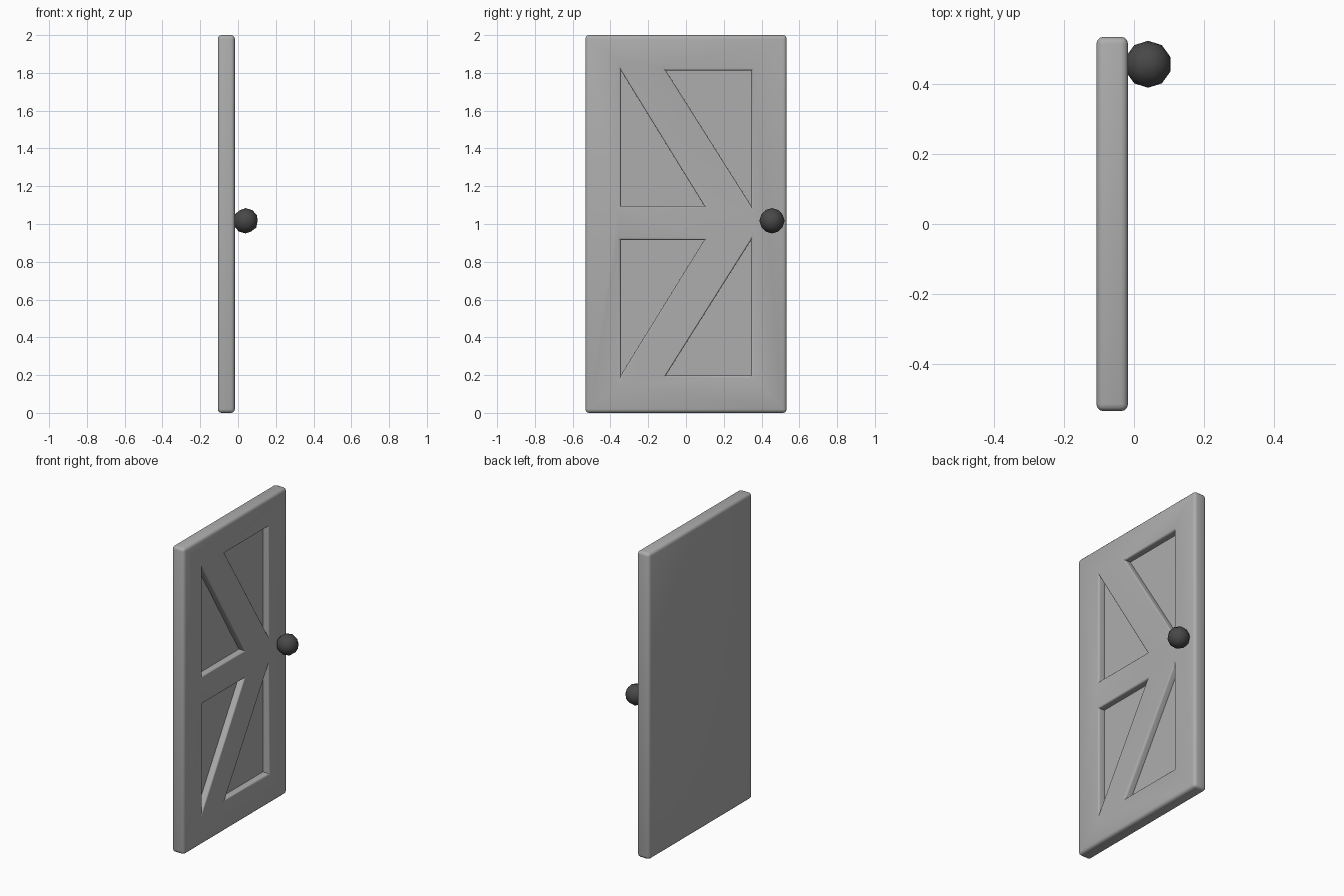
import bpy
import bmesh
import math
from mathutils import Vector

cube = bpy.data.objects.get("Cube")
if cube:
    bpy.data.objects.remove(cube, do_unlink=True)


def material(name, grey):
    mat = bpy.data.materials.new(name)
    mat.use_nodes = True
    mat.diffuse_color = (grey, grey, grey, 1)
    bsdf = mat.node_tree.nodes["Principled BSDF"]
    bsdf.inputs["Base Color"].default_value = (grey, grey, grey, 1)
    return mat


def add_object(name, bm, mat=None):
    bmesh.ops.recalc_face_normals(bm, faces=bm.faces)
    mesh = bpy.data.meshes.new(name)
    bm.to_mesh(mesh)
    bm.free()
    obj = bpy.data.objects.new(name, mesh)
    bpy.context.collection.objects.link(obj)
    if mat:
        mesh.materials.append(mat)
    return obj


def prism(outline, x0, x1, bm):
    """Extrude a (y, z) outline along x."""
    face = bm.faces.new([bm.verts.new((x0, y, z)) for y, z in outline])
    top = bmesh.ops.extrude_face_region(bm, geom=[face])["geom"]
    verts = [v for v in top if isinstance(v, bmesh.types.BMVert)]
    bmesh.ops.translate(bm, verts=verts, vec=(x1 - x0, 0, 0))


BACK, FACE, DEPTH = -0.107, -0.017, 0.045
HALF_W, HEIGHT, MID = 0.533, 2.0, 1.006
SIDE, RAIL, TOP = 0.345, 0.09, 0.807

light_grey = material("light grey", 0.42)
dark_grey = material("dark grey", 0.065)

# Door slab
bm = bmesh.new()
prism([(-HALF_W, 0), (HALF_W, 0), (HALF_W, HEIGHT), (-HALF_W, HEIGHT)], BACK, FACE, bm)
door = add_object("door", bm, light_grey)

# Triangular recesses that leave the middle rail and diagonal braces, mirrored up and down
bm = bmesh.new()
for s in (1, -1):
    inner = [(-SIDE, TOP), (-SIDE, RAIL), (0.097, RAIL)]
    outer = [(-0.107, TOP), (SIDE, TOP), (SIDE, RAIL)]
    for outline in (inner, outer):
        prism([(y, MID + s * z) for y, z in outline], FACE - DEPTH, FACE + 0.1, bm)
cutter = add_object("recess_cutter", bm)
cutter.hide_render = True

cut = door.modifiers.new("recesses", "BOOLEAN")
cut.object = cutter
cut.operation = "DIFFERENCE"
cut.solver = "EXACT"
bpy.context.view_layer.objects.active = door
bpy.ops.object.modifier_apply(modifier=cut.name)
bpy.data.objects.remove(cutter, do_unlink=True)

# Round the outer edges and the rims of the recesses
bm = bmesh.new()
bm.from_mesh(door.data)
bmesh.ops.dissolve_limit(bm, angle_limit=0.01, verts=bm.verts, edges=bm.edges)


def convex(edge):
    return edge.is_manifold and edge.calc_face_angle_signed() > 0.6


def on_border(edge):
    return all(abs(v.co.y) > 0.5 or not 0.1 < v.co.z < 1.9 for v in edge.verts)


for test, width in ((on_border, 0.02), (lambda e: not on_border(e), 0.014)):
    edges = [e for e in bm.edges if convex(e) and test(e)]
    bmesh.ops.bevel(bm, geom=edges, offset=width, segments=3, profile=0.5,
                    affect="EDGES", clamp_overlap=True)
bm.to_mesh(door.data)
bm.free()

# Round faceted knob
bm = bmesh.new()
bmesh.ops.create_icosphere(bm, subdivisions=2, radius=0.067)
bmesh.ops.translate(bm, verts=bm.verts, vec=Vector((0.04, 0.455, 1.017)))
knob = add_object("knob", bm, dark_grey)

for obj in (door, knob):
    bpy.ops.object.select_all(action="DESELECT")
    obj.select_set(True)
    bpy.context.view_layer.objects.active = obj
    bpy.ops.object.shade_smooth_by_angle(angle=math.radians(35))
